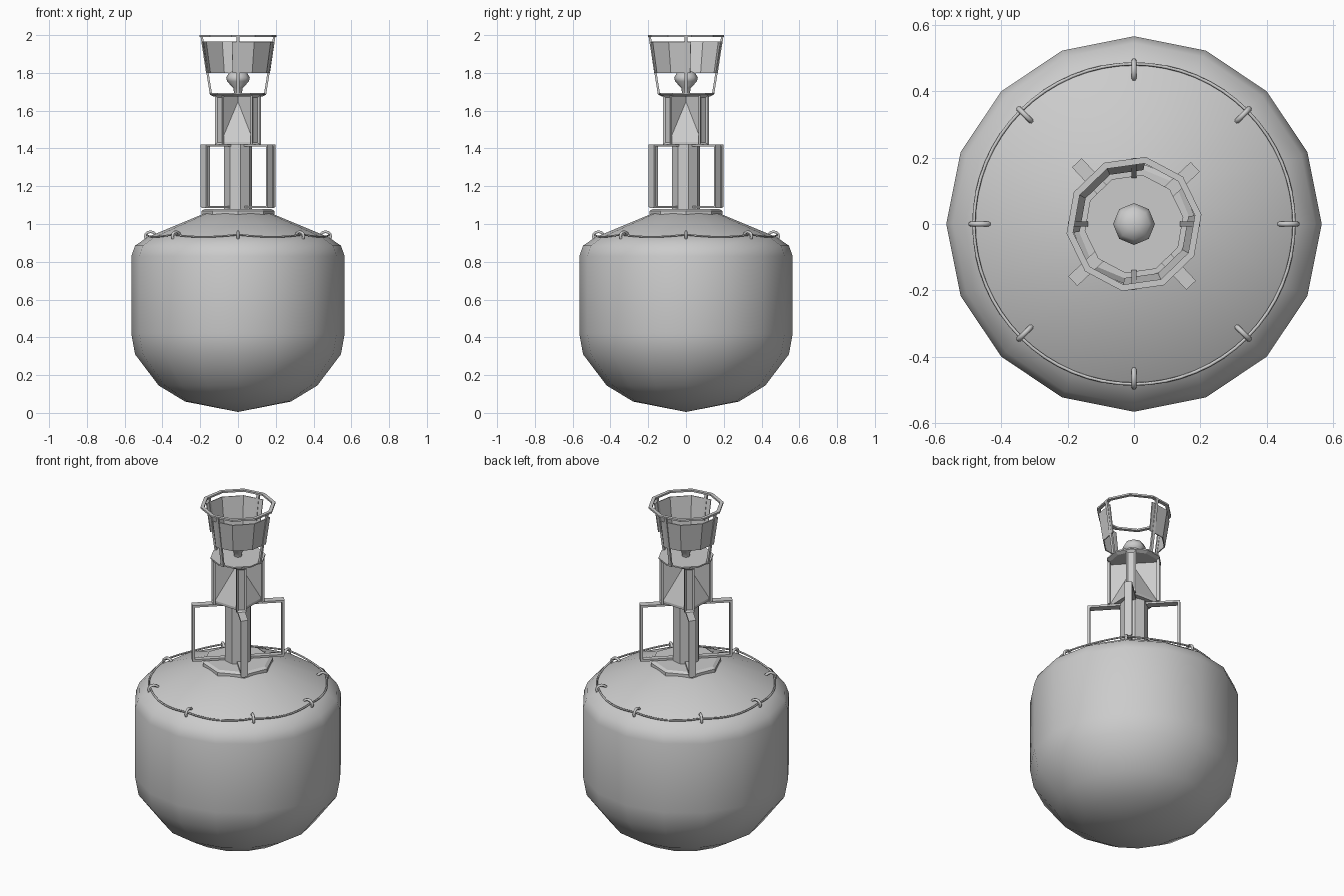
import bpy, bmesh, math
from math import sin, cos, pi, radians
from mathutils import Matrix, Vector

if "Cube" in bpy.data.objects:
    bpy.data.objects.remove(bpy.data.objects["Cube"], do_unlink=True)

grey = bpy.data.materials.new("plain_grey")
grey.use_nodes = True
grey.diffuse_color = (0.6, 0.6, 0.6, 1)
grey.node_tree.nodes["Principled BSDF"].inputs["Base Color"].default_value = (0.6, 0.6, 0.6, 1)


def finish(name, bm, smooth=None):
    bmesh.ops.recalc_face_normals(bm, faces=bm.faces)
    mesh = bpy.data.meshes.new(name)
    bm.to_mesh(mesh)
    bm.free()
    mesh.materials.append(grey)
    obj = bpy.data.objects.new(name, mesh)
    bpy.context.collection.objects.link(obj)
    if smooth:
        bpy.ops.object.select_all(action='DESELECT')
        bpy.context.view_layer.objects.active = obj
        obj.select_set(True)
        bpy.ops.object.shade_smooth_by_angle(angle=radians(smooth))
    return obj


def lathe(name, profile, sides, turn=0, smooth=None):
    """Revolve (radius, height) points; both ends are closed."""
    bm = bmesh.new()
    rings = [[bm.verts.new((r * cos(radians(turn) + 2 * pi * i / sides),
                            r * sin(radians(turn) + 2 * pi * i / sides), z))
              for i in range(sides)] for r, z in profile]
    for a, b in zip(rings, rings[1:]):
        for i in range(sides):
            j = (i + 1) % sides
            bm.faces.new((a[i], a[j], b[j], b[i]))
    bm.faces.new(rings[0])
    bm.faces.new(rings[-1])
    bmesh.ops.remove_doubles(bm, verts=bm.verts, dist=0.0001)
    return finish(name, bm, smooth)


def box(bm, center, size, turn):
    """Box with x pointing outwards, turned about the upright axis."""
    mat = (Matrix.Rotation(radians(turn), 4, 'Z') @ Matrix.Translation(center)
           @ Matrix.Diagonal((*size, 1)))
    return bmesh.ops.create_cube(bm, size=1, matrix=mat)["verts"]


def tube(name, points, radius, closed=False):
    curve = bpy.data.curves.new(name, 'CURVE')
    curve.dimensions = '3D'
    curve.bevel_depth = radius
    curve.bevel_resolution = 1
    curve.use_fill_caps = True
    spline = curve.splines.new('POLY')
    spline.points.add(len(points) - 1)
    for p, co in zip(spline.points, points):
        p.co = (*co, 1)
    spline.use_cyclic_u = closed
    curve.materials.append(grey)
    obj = bpy.data.objects.new(name, curve)
    bpy.context.collection.objects.link(obj)
    return obj


# Float body and flange
lathe("float_body", [(0, 0.005), (0.28, 0.06), (0.42, 0.145), (0.545, 0.31), (0.565, 0.42),
                     (0.565, 0.83), (0.545, 0.885), (0.48, 0.93), (0.18, 1.055)], 16, smooth=40)
lathe("mast_flange", [(0.175, 1.04), (0.192, 1.05), (0.192, 1.07), (0.175, 1.08)], 8)
lathe("mast", [(0.075, 1.07), (0.075, 1.43)], 8, turn=10)

# Lifting eyes and the grab rope that sags between them
for k in range(8):
    a = k * pi / 4
    arc = [(0.463 + 0.028 * cos(t * pi / 6), 0.935 + 0.024 * sin(t * pi / 6))
           for t in range(-2, 8)]
    tube("rope_eye", [(r * cos(a), r * sin(a), z) for r, z in arc], 0.008)
rope = []
for i in range(64):
    a = i * pi / 32
    rope.append((0.482 * cos(a), 0.482 * sin(a), 0.944 - 0.012 * abs(sin(4 * a))))
tube("grab_rope", rope, 0.005, True)

# Four side frames on the mast
TURNS = [43 + 90 * k for k in range(4)]
bm = bmesh.new()
for t in TURNS:
    box(bm, (0.245, 0, 1.255), (0.014, 0.04, 0.33), t)
    box(bm, (0.155, 0, 1.415), (0.19, 0.04, 0.012), t)
    box(bm, (0.155, 0, 1.09), (0.19, 0.03, 0.012), t)
finish("side_frames", bm)

# Reflector housing: crossed fins on a pyramid floor
bm = bmesh.new()
for t in TURNS:
    box(bm, (0.065, 0, 1.55), (0.13, 0.008, 0.26), t)
finish("housing_fins", bm)
lathe("housing_floor", [(0.13, 1.42), (0.13, 1.435), (0.004, 1.655)], 4, turn=43)
bm = bmesh.new()
for t in TURNS:
    box(bm, (0.134, 0, 1.55), (0.014, 0.055, 0.26), t)
bm.normal_update()
outer = [f for f in bm.faces
         if abs(f.normal.z) < 0.1 and f.normal.dot(f.calc_center_median()) > 0.13]
bmesh.ops.inset_individual(bm, faces=outer, thickness=0.015, depth=-0.008)
finish("housing_end_panels", bm)

# Lamp deck and lamp
DECK = 80
lathe("lamp_deck", [(0.13, 1.675), (0.15, 1.685), (0.15, 1.693)], 10, turn=DECK)
lathe("lamp", [(0.02, 1.69), (0.025, 1.72), (0.058, 1.755), (0.063, 1.775),
               (0.048, 1.8), (0.02, 1.812), (0, 1.813)], 8, smooth=50)

# Cage: top ring and four leaning struts
bm = bmesh.new()
loop = []
for i in range(10):
    a = radians(DECK + 36 * i)
    loop.append([bm.verts.new((r * cos(a), r * sin(a), z))
                 for r, z in ((0.185, 1.99), (0.205, 1.99), (0.205, 2.0), (0.185, 2.0))])
for i in range(10):
    a, b = loop[i], loop[(i + 1) % 10]
    for j in range(4):
        k = (j + 1) % 4
        bm.faces.new((a[j], a[k], b[k], b[j]))
finish("cage_ring", bm)
bm = bmesh.new()
for k in range(4):
    verts = box(bm, (0, 0, 1.84), (0.012, 0.016, 0.31), 90 * k)
    out = Vector((cos(k * pi / 2), sin(k * pi / 2), 0))
    for v in verts:
        v.co += out * (0.143 + (v.co.z - 1.685) * 0.16)
finish("cage_struts", bm)

# Two curved reflector shields on opposite sides
bm = bmesh.new()
for start in (80, 260):
    rows = [[bm.verts.new((r * cos(radians(start + 36 * i)), r * sin(radians(start + 36 * i)), z))
             for i in range(4)] for r, z in ((0.165, 1.8), (0.19, 1.965))]
    for i in range(3):
        bm.faces.new((rows[0][i], rows[0][i + 1], rows[1][i + 1], rows[1][i]))
shield = finish("reflector_shields", bm)
solid = shield.modifiers.new("thickness", 'SOLIDIFY')
solid.thickness = 0.006
